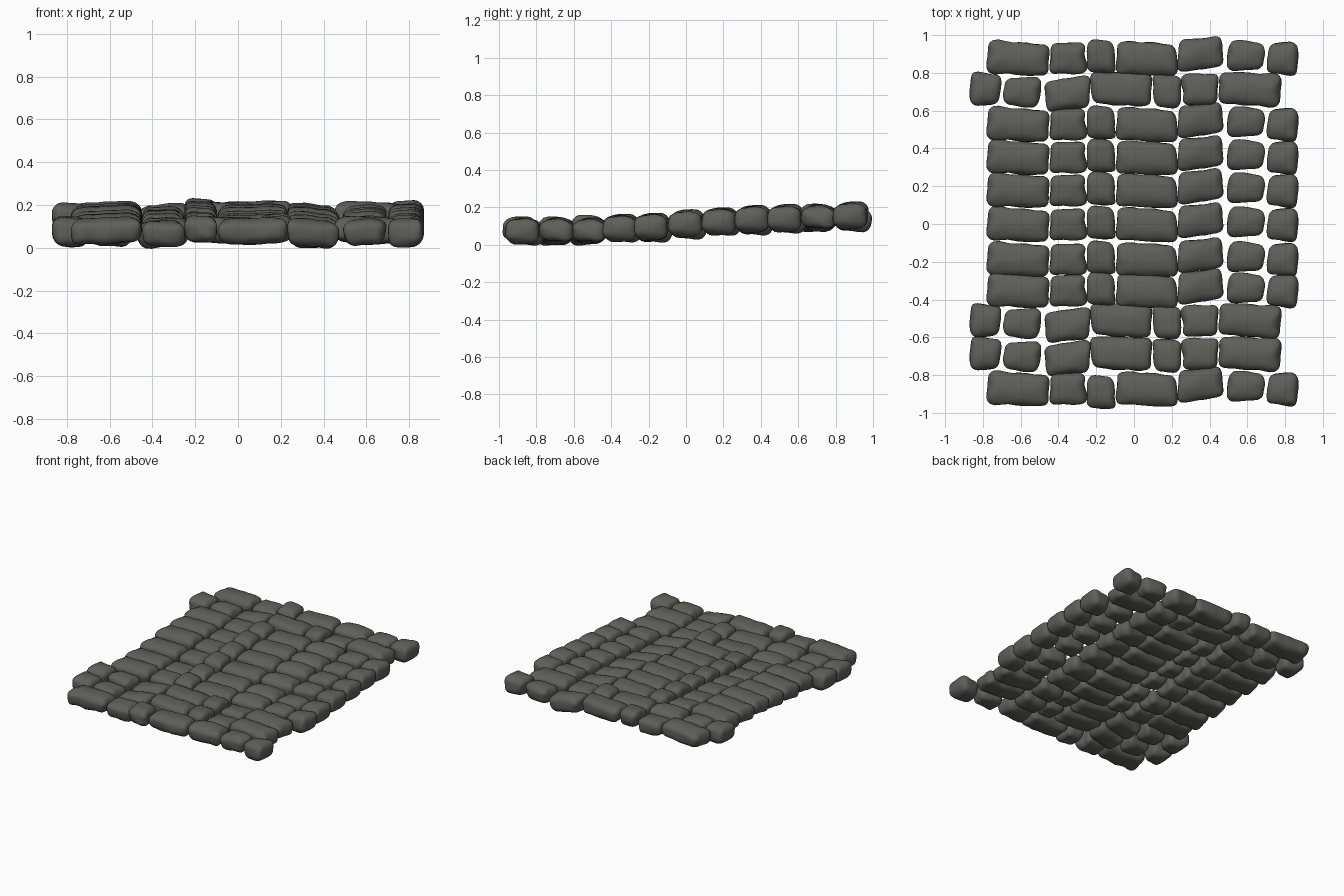
import bpy, bmesh, math
from mathutils import Vector, noise

if "Cube" in bpy.data.objects:
    bpy.data.objects.remove(bpy.data.objects["Cube"])

mat = bpy.data.materials.new("dark grey stone")
mat.diffuse_color = (0.112, 0.113, 0.101, 1)
mat.use_nodes = True
mat.node_tree.nodes["Principled BSDF"].inputs["Base Color"].default_value = mat.diffuse_color

# Stone kinds: name, plan corners (top-left, top-right, bottom-right, bottom-left)
# relative to the row centre, bottom z, top z, tilt along x
KINDS = [
    ("long_left_stone", [(-.765, .095), (-.450, .075), (-.455, -.098), (-.790, -.083)], .018, .140, .008),
    ("waisted_stone", [(-.437, .083), (-.258, .080), (-.245, -.085), (-.455, -.085)], .004, .125, -.004),
    ("narrow_stone", [(-.240, .095), (-.105, .090), (-.092, -.090), (-.258, -.070)], .026, .150, -.004),
    ("long_middle_stone", [(-.085, .088), (.222, .070), (.238, -.098), (-.095, -.085)], .020, .142, .004),
    ("square_stone", [(.240, .095), (.460, .118), (.472, -.050), (.222, -.078)], .004, .130, -.008),
    ("bulged_stone", [(.507, .095), (.690, .080), (.680, -.066), (.488, -.070)], .012, .132, .004),
    ("end_stone", [(.712, .070), (.865, .090), (.868, -.098), (.700, -.080)], .006, .140, .006),
]
# Rows of the path: centre y, lift, turned half round
ROWS = [(-.870, 0, 0), (-.690, 0, 1), (-.515, .004, 1), (-.350, .015, 0),
        (-.185, .018, 0), (0, .035, 0), (.180, .050, 0), (.355, .058, 0),
        (.530, .065, 0), (.710, .070, 1), (.880, .076, 0)]
N = 12


def stone_mesh(name, quad, z0, z1, tilt, seed):
    """A rounded, slightly lumpy block filling the plan quad, about its own centre."""
    tl, tr, br, bl = [Vector(q) for q in quad]
    cen = (tl + tr + br + bl) / 4
    hx = ((tr - tl).length + (br - bl).length) / 4
    hy = ((tl - bl).length + (tr - br).length) / 4
    hz = (z1 - z0) / 2
    bm = bmesh.new()
    bmesh.ops.create_cube(bm, size=2)
    bmesh.ops.subdivide_edges(bm, edges=bm.edges[:], cuts=N - 1, use_grid_fill=True)
    half = Vector((hx, hy, hz))
    for v in bm.verts:
        # crowd the grid towards the edges, then round the box
        p = Vector([math.sin(c * math.pi / 2) * h for c, h in zip(v.co, half)])
        r = .036 if p.z > 0 else .043
        inner = Vector([max(-(h - r), min(h - r, c)) for c, h in zip(p, half)])
        d = p - inner
        if d.length > 1e-6:
            p = inner + d * min(1, r / d.length)
        # domed top and sides tapering towards the underside
        u, w, t = p.x / hx, p.y / hy, p.z / hz
        if t > 0:
            p.z -= .016 * t * (w * w + .35 * u ** 4)
        taper = 1 - .07 * max(0, -t) - .03 * max(0, t)
        u, w = u * taper, w * taper
        # waisted and bulged sides
        if name == "waisted_stone" and u > 0:
            u -= .12 * u * max(0, 1 - abs(w - .15) * 2)
        if name == "bulged_stone" and u > 0:
            u += .10 * u * max(0, 1 - abs(w - .3) * 1.5)
        a = bl.lerp(br, (u + 1) / 2)
        b = tl.lerp(tr, (u + 1) / 2)
        q = a.lerp(b, (w + 1) / 2) - cen
        lump = noise.noise_vector(Vector((q.x, q.y, p.z)) * 13 + Vector((seed * 7.3, 2, 5)))
        v.co = Vector((q.x, q.y, p.z + tilt * u)) + lump * .009
    me = bpy.data.meshes.new(name)
    bm.to_mesh(me)
    bm.free()
    me.materials.append(mat)
    me.shade_smooth()
    return me, cen, (z0 + z1) / 2


# Lay every kind of stone in every row
for k, (name, quad, z0, z1, tilt) in enumerate(KINDS):
    me, cen, zc = stone_mesh(name, quad, z0, z1, tilt, k + 1)
    for r, (y, lift, turned) in enumerate(ROWS):
        ob = bpy.data.objects.new(f"{name}_row_{r + 1}", me)
        s = -1 if turned else 1
        dy = -.028 if (r == 0 and name == "narrow_stone") else 0
        wob = math.sin(r * 2.3 + k * 1.7)
        ob.location = (s * cen.x, y + s * cen.y + dy, zc + lift + .003 * wob)
        ob.rotation_euler = (.02 + .02 * wob, 0, (math.pi if turned else 0) + .012 * wob)
        bpy.context.collection.objects.link(ob)
